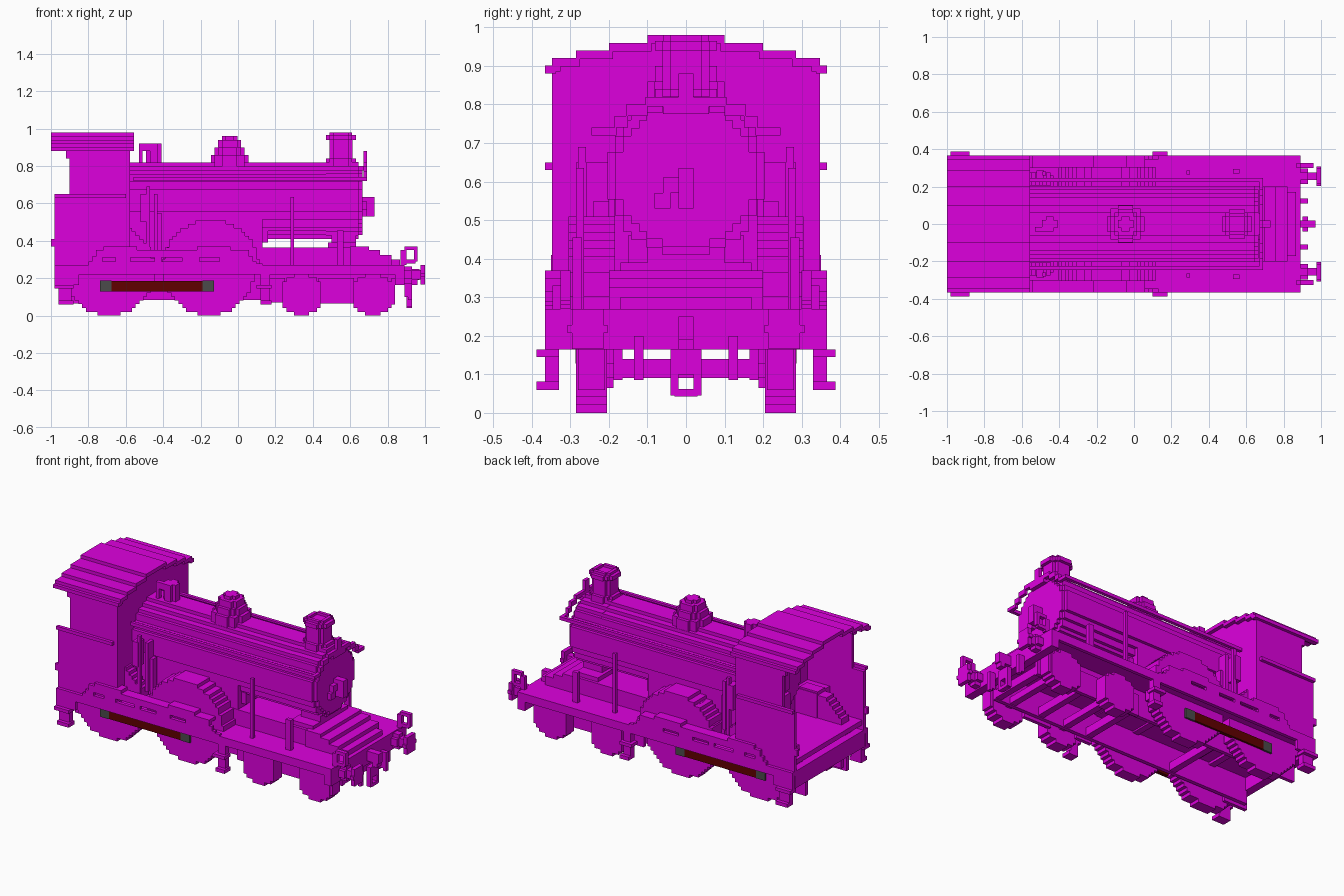
import bpy, bmesh, math
from mathutils import Matrix

if "Cube" in bpy.data.objects:
    bpy.data.objects.remove(bpy.data.objects["Cube"], do_unlink=True)

U = 0.0204  # block size used for stepped round parts


def material(name, rgb):
    m = bpy.data.materials.new(name)
    m.use_nodes = True
    m.diffuse_color = (*rgb, 1)
    m.node_tree.nodes["Principled BSDF"].inputs["Base Color"].default_value = (*rgb, 1)
    return m


MAGENTA = material("magenta", (0.73, 0.0, 0.73))
RED = material("dark red", (0.12, 0.0, 0.0))
GREY = material("dark grey", (0.07, 0.07, 0.07))


def part(name, boxes, mirror=False, mat=MAGENTA):
    """One object from (x0, x1, y0, y1, z0, z1) boxes, optionally mirrored in y."""
    bm = bmesh.new()
    for x0, x1, y0, y1, z0, z1 in boxes:
        sides = [(y0, y1), (-y1, -y0)] if mirror else [(y0, y1)]
        for a, b in sides:
            mtx = Matrix.Translation(((x0 + x1) / 2, (a + b) / 2, (z0 + z1) / 2))
            mtx = mtx @ Matrix.Diagonal((x1 - x0, b - a, z1 - z0, 1))
            bmesh.ops.create_cube(bm, size=1, matrix=mtx)
    me = bpy.data.meshes.new(name)
    bm.to_mesh(me)
    bm.free()
    me.materials.append(mat)
    ob = bpy.data.objects.new(name, me)
    bpy.context.collection.objects.link(ob)
    return ob


def disc_rows(r):
    """Stepped circle as (half width, low, high) rows, equal rows merged."""
    n = max(2, round(2 * r / U))
    h = 2 * r / n
    rows = []
    for k in range(n):
        c = -r + (k + 0.5) * h
        w = round(math.sqrt(max(r * r - c * c, 0)) / U) * U
        w = min(max(w, U), r)
        if rows and abs(rows[-1][0] - w) < 1e-6:
            rows[-1][2] = c + h / 2
        else:
            rows.append([w, c - h / 2, c + h / 2])
    return rows


def disc_x(x0, x1, z, r, y=0):  # stepped cylinder along x
    return [(x0, x1, y - w, y + w, z + a, z + b) for w, a, b in disc_rows(r)]


def disc_y(y0, y1, x, z, r):  # stepped cylinder along y
    return [(x - w, x + w, y0, y1, z + a, z + b) for w, a, b in disc_rows(r)]


def disc_z(x, z0, z1, r):  # stepped cylinder along z
    return [(x + a, x + b, -w, w, z0, z1) for w, a, b in disc_rows(r)]


# Boiler, firebox and smokebox
part("boiler", disc_x(-0.6, 0.48, 0.615, 0.204))
part("smokebox", disc_x(0.47, 0.645, 0.615, 0.206))
part("smokebox_door", disc_x(0.64, 0.665, 0.615, 0.185))
part("door_handle", [(0.66, 0.73, -0.02, 0.02, 0.53, 0.635), (0.66, 0.69, -0.06, 0, 0.57, 0.61),
                     (0.66, 0.69, -0.082, -0.04, 0.53, 0.57)])
part("firebox", [(-0.6, 0.13, -0.185, 0.185, 0.24, 0.62), (0.13, 0.16, -0.15, 0.15, 0.39, 0.46)])
part("smokebox_saddle", [(0.48, 0.63, -0.17, 0.17, 0.25, 0.39), (0.5, 0.63, -0.1, 0.1, 0.36, 0.43)])

# Boiler handrails with stepped arch over the smokebox
part("boiler_handrail", [(-0.56, 0.69, 0.225, 0.245, 0.72, 0.74)], True)
part("front_handrail", [(0.67, 0.69, 0.18, 0.245, 0.72, 0.74), (0.67, 0.69, 0.15, 0.185, 0.74, 0.77),
                        (0.67, 0.69, 0.1, 0.155, 0.77, 0.8), (0.67, 0.69, 0, 0.105, 0.795, 0.82),
                        (0.64, 0.69, 0, 0.06, 0.775, 0.8)], True)
part("lamp_bracket", [(0.67, 0.69, -0.02, 0.02, 0.81, 0.88)])

# Chimney: flared foot, stack, cap and open rim
part("chimney", disc_z(0.55, 0.8, 0.84, 0.08) + disc_z(0.55, 0.84, 0.94, 0.061)
     + disc_z(0.55, 0.94, 0.965, 0.08))
part("chimney_rim", [(0.49, 0.51, -0.04, 0.04, 0.96, 0.98), (0.59, 0.61, -0.04, 0.04, 0.96, 0.98),
                     (0.51, 0.59, 0.04, 0.06, 0.96, 0.98), (0.51, 0.59, -0.06, -0.04, 0.96, 0.98)])

# Steam dome, safety valve and whistle
dome = []
for z0, z1, r in ((0.78, 0.86, 0.1), (0.86, 0.9, 0.08), (0.9, 0.94, 0.062), (0.94, 0.96, 0.041)):
    dome += disc_z(-0.045, z0, z1, r)
part("steam_dome", dome)
part("safety_valve", disc_z(-0.45, 0.8, 0.92, 0.041))
part("whistle", [(-0.53, -0.51, -0.04, -0.015, 0.8, 0.9), (-0.53, -0.47, -0.04, -0.015, 0.88, 0.92)])

# Cab
part("cab_side", [(-0.98, -0.58, 0.325, 0.347, 0.25, 0.63), (-0.9, -0.58, 0.325, 0.347, 0.63, 0.92),
                  (-0.92, -0.9, 0.325, 0.347, 0.84, 0.9), (-0.98, -0.6, 0.345, 0.366, 0.63, 0.65)], True)
steps = [(0.10, 0.98), (0.20, 0.96), (0.285, 0.94), (0.347, 0.92)]
part("cab_front", [(-0.6, -0.578, -w, w, 0.25, z - 0.01) for w, z in steps])
roof, inner = [], 0
for w, z in steps:
    roof.append((-1, -0.555, inner, w, z - 0.022, z))
    inner = w - 0.01
roof.append((-1, -0.555, 0.337, 0.366, 0.88, 0.901))
part("cab_roof", roof, True)
part("cab_roof_rim", [(-1, -0.555, 0.325, 0.347, 0.885, 0.92)], True)
part("cab_floor", [(-0.97, -0.6, -0.33, 0.33, 0.3, 0.33), (-0.75, -0.6, 0.2, 0.33, 0.33, 0.48),
                   (-0.75, -0.6, -0.33, -0.2, 0.33, 0.48)])
part("backhead", disc_x(-0.65, -0.6, 0.6, 0.19) + [(-0.67, -0.65, -0.06, 0.06, 0.42, 0.52),
     (-0.69, -0.65, -0.12, 0.12, 0.68, 0.7), (-0.69, -0.65, -0.02, 0.02, 0.56, 0.76)])
part("cab_grab_rail", [(-1.0, -0.98, 0.33, 0.35, 0.37, 0.41)], True)
part("side_pipe", [(-0.52, -0.48, 0.225, 0.285, 0.5, 0.65), (-0.49, -0.47, 0.26, 0.28, 0.27, 0.69),
                   (-0.45, -0.43, 0.2, 0.26, 0.35, 0.65), (-0.43, -0.41, 0.2, 0.24, 0.27, 0.55)], True)

# Running board, valance and beams
part("running_board", [(-0.98, 0.89, -0.366, 0.366, 0.245, 0.27)])
part("valance", [(-0.98, 0.89, 0.345, 0.366, 0.22, 0.27), (-0.98, -0.85, 0.345, 0.366, 0.165, 0.25)], True)
part("front_buffer_beam", [(0.84, 0.89, -0.366, 0.366, 0.165, 0.27)])
part("rear_beam", [(-0.98, -0.93, -0.34, 0.34, 0.165, 0.25)])
part("front_platform", [(0.13, 0.62, -0.18, 0.18, 0.34, 0.365), (0.6, 0.7, -0.2, 0.2, 0.27, 0.37),
                        (0.7, 0.76, -0.2, 0.2, 0.27, 0.35), (0.76, 0.82, -0.2, 0.2, 0.27, 0.325),
                        (0.82, 0.865, -0.17, 0.17, 0.27, 0.3)])

# Main frames and cross members
part("main_frame", [(-0.94, 0.84, 0.165, 0.188, 0.085, 0.27), (0.1, 0.65, 0.165, 0.188, 0.27, 0.365)], True)
part("cross_member", [(x, x + 0.04, -0.17, 0.17, 0.09, 0.14) for x in (-0.43, 0.16, 0.5, 0.8)])
part("frame_foot", [(0.43, 0.62, 0.188, 0.21, 0.065, 0.2), (0.14, 0.25, 0.188, 0.21, 0.07, 0.2),
                    (-0.96, -0.8, 0.188, 0.21, 0.065, 0.2)], True)
part("axle", [(x - 0.02, x + 0.02, -0.21, 0.21, z - 0.02, z + 0.02)
              for x, z in ((-0.69, 0.25), (-0.15, 0.25), (0.34, 0.11), (0.72, 0.11))])

# Wheels
for name, xs, r in (("driving_wheel", (-0.69, -0.155), 0.245), ("leading_wheel", (0.34, 0.72), 0.112)):
    boxes = []
    for x in xs:
        boxes += disc_y(0.205, 0.275 if r > 0.2 else 0.285, x, r, r)
    part(name, boxes, True)

# Driving wheel splashers
splash = []
for w, a, b in disc_rows(0.26):
    if b > 0.02:
        splash.append((-0.145 - w, -0.145 + w, 0.18, 0.305, 0.25 + max(a, 0), 0.25 + b))
part("wheel_splasher", splash, True)

# Slotted rod splasher plate with two low humps
Y0, Y1 = 0.345, 0.366
plate = [(-0.8, 0.1, Y0, Y1, 0.27, 0.29), (-0.76, 0.06, Y0, Y1, 0.31, 0.35),
         (-0.72, -0.54, Y0, Y1, 0.35, 0.37), (-0.22, -0.04, Y0, Y1, 0.35, 0.37),
         (0.1, 0.13, Y0, Y1, 0.27, 0.28), (-0.76, 0.06, 0.3, Y0, 0.33, 0.35),
         (-0.72, -0.54, 0.3, Y0, 0.35, 0.37), (-0.22, -0.04, 0.3, Y0, 0.35, 0.37)]
edges = [(-0.78, -0.725), (-0.655, -0.575), (-0.446, -0.41), (-0.3, -0.205), (-0.1, 0.08)]
plate += [(a, b, Y0, Y1, 0.285, 0.315) for a, b in edges]
part("rod_splasher", plate, True)

# Coupling rods against the driving wheels
part("coupling_rod", [(-0.677, -0.19, 0.265, 0.287, 0.13, 0.185)], True, RED)
part("rod_end", [(-0.738, -0.677, 0.265, 0.287, 0.128, 0.187), (-0.19, -0.128, 0.265, 0.287, 0.128, 0.187)],
     True, GREY)

# Footsteps below the board
foot = []
for x0, x1 in ((-0.98, -0.88), (0.10, 0.18)):
    foot += [(x0 + 0.02, x1 - 0.01, 0.33, 0.366, 0.06, 0.25), (x0, x1, 0.33, 0.388, 0.145, 0.165),
             (x0 + 0.02, x1, 0.33, 0.388, 0.06, 0.082)]
part("footstep", foot, True)

# Posts on the running board
part("tall_post", [(0.28, 0.3, 0.265, 0.285, 0.27, 0.635)], True)
part("short_post", [(0.53, 0.565, 0.27, 0.295, 0.27, 0.455)], True)

# Buffers, lamp irons and coupling
part("buffer", disc_x(0.89, 0.93, 0.218, 0.045, 0.255) + disc_x(0.93, 0.98, 0.218, 0.025, 0.255)
     + disc_x(0.975, 1.0, 0.218, 0.052, 0.255), True)
part("lamp_iron", [(0.87, 0.9, 0.3, 0.325, 0.27, 0.35), (0.89, 0.96, 0.3, 0.325, 0.35, 0.37),
                   (0.94, 0.96, 0.3, 0.325, 0.29, 0.36), (0.9, 0.95, 0.3, 0.325, 0.28, 0.3)], True)
part("brake_hose", [(0.89, 0.93, 0.11, 0.135, 0.1, 0.2), (0.91, 0.93, 0.11, 0.135, 0.085, 0.16)], True)
part("coupling", [(0.89, 0.97, -0.02, 0.02, 0.19, 0.25), (0.93, 0.96, -0.02, 0.02, 0.165, 0.25),
                  (0.9, 0.93, -0.04, 0.04, 0.125, 0.165), (0.9, 0.93, -0.04, -0.02, 0.045, 0.13),
                  (0.9, 0.93, 0.02, 0.04, 0.045, 0.13), (0.9, 0.93, -0.03, 0.03, 0.042, 0.062),
                  (0.9, 0.93, -0.03, 0.03, 0.1, 0.13)])
part("guard_iron", [(0.82, 0.84, 0.21, 0.28, 0.06, 0.2)], True)
